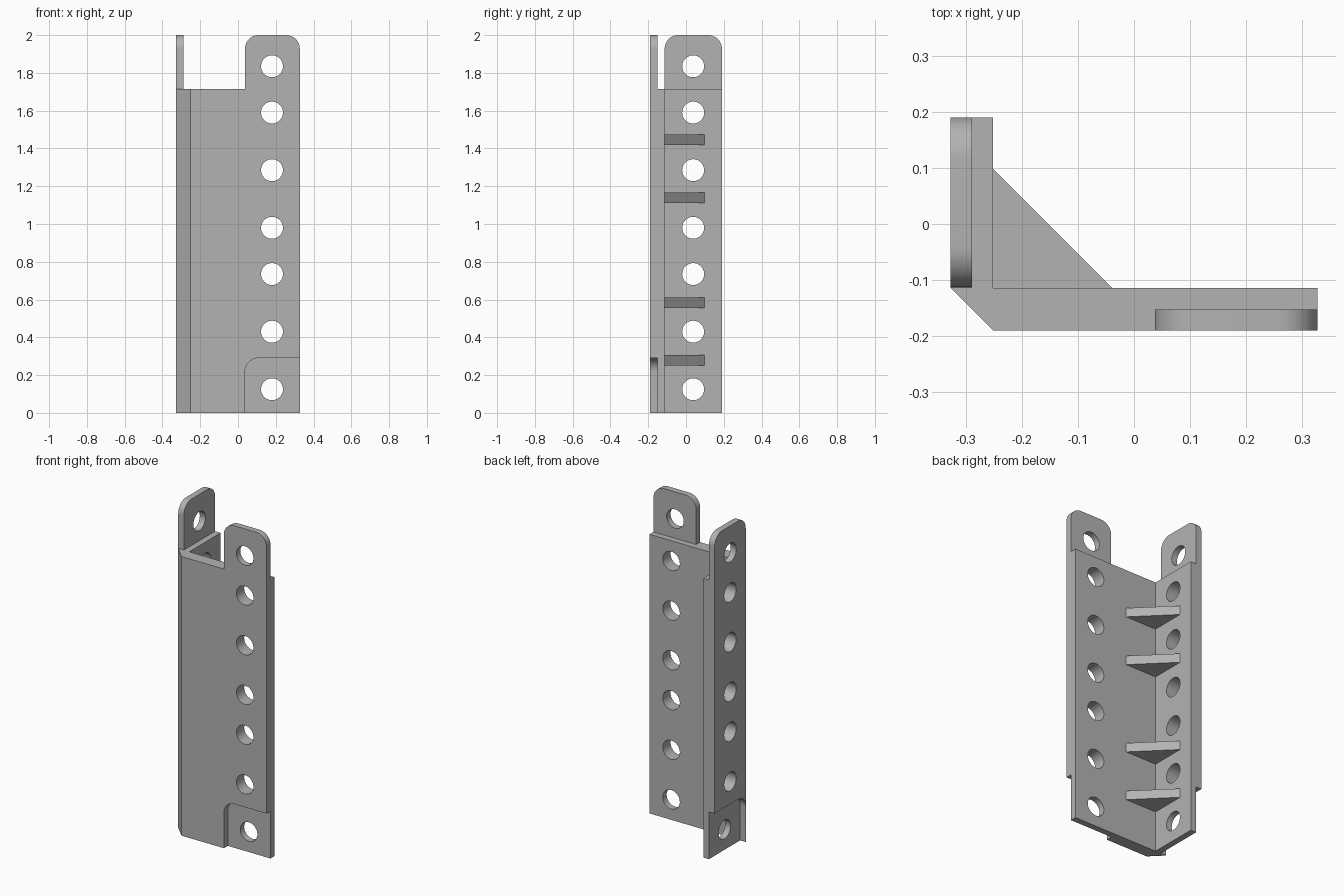
import bpy, bmesh, math
from mathutils import Vector

cube = bpy.data.objects.get("Cube")
if cube:
    bpy.data.objects.remove(cube, do_unlink=True)

# Single grey finish
grey = bpy.data.materials.new("plain_grey")
grey.use_nodes = True
colour = (0.45, 0.45, 0.45, 1)
grey.diffuse_color = colour
grey.node_tree.nodes["Principled BSDF"].inputs["Base Color"].default_value = colour

X0, X1, Y0, Y1 = -0.327, 0.327, -0.19, 0.19   # outer extents
WALL, SKIN = 0.076, 0.038                     # wall and tab thickness
BODY_TOP, TAB_TOP, RECESS_TOP, ROUND = 1.715, 2.0, 0.29, 0.072
HOLE_HEIGHTS = (0.125, 0.43, 0.735, 0.98, 1.285, 1.59, 1.835)
HOLE_R = 0.058


def prism(name, outlines, place, start, end):
    """Extrude 2D outlines from start to end; place maps (u, v, depth) to space."""
    bm = bmesh.new()
    for outline in outlines:
        a = [bm.verts.new(place(u, v, start)) for u, v in outline]
        b = [bm.verts.new(place(u, v, end)) for u, v in outline]
        bm.faces.new(a)
        bm.faces.new(b[::-1])
        for i in range(len(a)):
            j = (i + 1) % len(a)
            bm.faces.new((a[j], a[i], b[i], b[j]))
    bmesh.ops.recalc_face_normals(bm, faces=bm.faces)
    mesh = bpy.data.meshes.new(name)
    bm.to_mesh(mesh)
    bm.free()
    mesh.materials.append(grey)
    obj = bpy.data.objects.new(name, mesh)
    bpy.context.collection.objects.link(obj)
    return obj


def activate(obj):
    bpy.ops.object.select_all(action='DESELECT')
    obj.select_set(True)
    bpy.context.view_layer.objects.active = obj


def cut(obj, cutter):
    mod = obj.modifiers.new("cut", 'BOOLEAN')
    mod.operation = 'DIFFERENCE'
    mod.solver = 'EXACT'
    mod.object = cutter
    activate(obj)
    bpy.ops.object.modifier_apply(modifier=mod.name)


def arc(cu, cv, r, a0, a1, steps):
    return [(cu + r * math.cos(math.radians(a0 + (a1 - a0) * i / steps)),
             cv + r * math.sin(math.radians(a0 + (a1 - a0) * i / steps)))
            for i in range(steps + 1)]


def rounded_top(u0, u1, v0, v1, both):
    """Upright panel with its inner, or both, top corners rounded."""
    right = arc(u1 - ROUND, v1 - ROUND, ROUND, 0, 90, 12) if both else [(u1, v1)]
    left = arc(u0 + ROUND, v1 - ROUND, ROUND, 90, 180, 12)
    return [(u0, v0), (u1, v0)] + right + left


def flat(u, v, d):
    return Vector((u, v, d))


def on_front(u, v, d):
    return Vector((u, Y0 + d, v))


def on_side(u, v, d):
    return Vector((X0 + d, u, v))


# L-shaped angle with a chamfered outer corner
xi, yi = X0 + WALL, Y0 + WALL
body = prism("angle_body", [[(xi, Y0), (X1, Y0), (X1, yi), (xi, yi),
                             (xi, Y1), (X0, Y1), (X0, yi)]], flat, 0, BODY_TOP)

# Each flange: top tab, bottom recess and a row of holes
for name, place, inner, outer, centre in (
        ("front", on_front, 0.037, X1, 0.18),
        ("side", on_side, yi + 0.001, Y1, 0.038)):
    tab = prism(name + "_tab", [rounded_top(inner, outer, BODY_TOP, TAB_TOP, True)],
                place, 0, SKIN)
    recess = prism("recess_cutter",
                   [rounded_top(inner, outer + 0.1, -0.1, RECESS_TOP, False)],
                   place, -0.1, SKIN)
    holes = prism("hole_cutter",
                  [arc(centre, z, HOLE_R, 0, 360, 48)[:-1] for z in HOLE_HEIGHTS],
                  place, -0.05, WALL + 0.05)
    cut(body, recess)
    cut(body, holes)
    cut(tab, holes)
    for helper in (recess, holes):
        bpy.data.objects.remove(helper, do_unlink=True)
    activate(tab)
    bpy.ops.object.shade_smooth_by_angle(angle=math.radians(30))

activate(body)
bpy.ops.object.shade_smooth_by_angle(angle=math.radians(30))

# Triangular gussets in the inner corner
for i, z in enumerate((0.278, 0.583, 1.14, 1.445)):
    prism("gusset_%d" % (i + 1), [[(xi, yi), (xi + 0.212, yi), (xi, yi + 0.212)]],
          flat, z - 0.028, z + 0.028)
